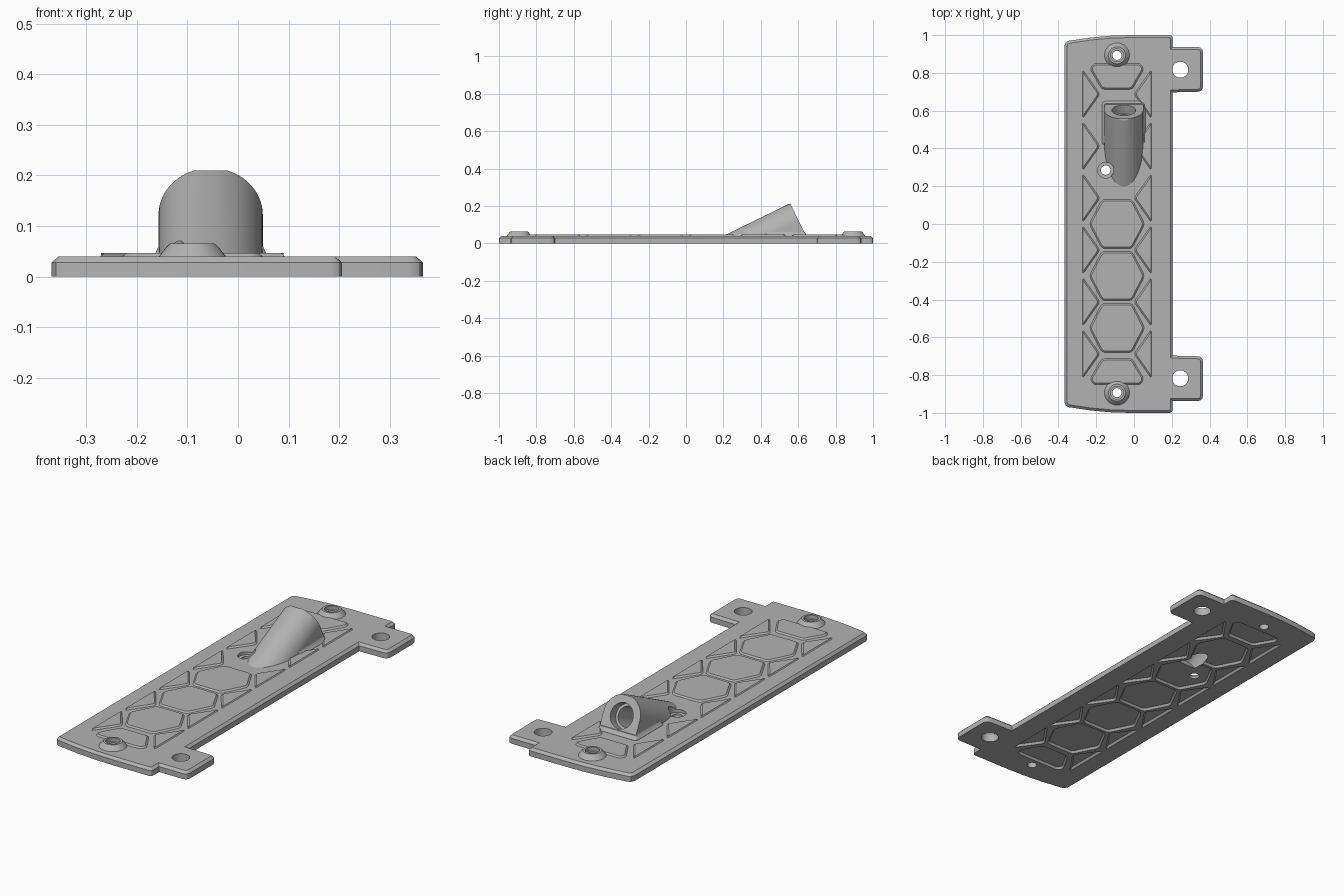
import bpy, bmesh, math
from mathutils import Matrix, Vector

if "Cube" in bpy.data.objects:
    bpy.data.objects.remove(bpy.data.objects["Cube"])

grey = bpy.data.materials.new("plain_grey")
grey.use_nodes = True
COLOUR = (0.45, 0.45, 0.45, 1)
grey.diffuse_color = COLOUR
grey.node_tree.nodes["Principled BSDF"].inputs["Base Color"].default_value = COLOUR


def offset(pts, d):
    """Move a counter-clockwise outline inward by d."""
    out = []
    for i, p in enumerate(pts):
        e1 = (p - pts[i - 1]).normalized()
        e2 = (pts[(i + 1) % len(pts)] - p).normalized()
        n1, n2 = Vector((-e1.y, e1.x)), Vector((-e2.y, e2.x))
        out.append(p + (n1 + n2) * d / (1 + n1.dot(n2)))
    return out


def rounded(pts, r):
    """Round every corner of an outline."""
    pts = [Vector(p) for p in pts]
    out = []
    for i, p in enumerate(pts):
        a, b = pts[i - 1] - p, pts[(i + 1) % len(pts)] - p
        p0 = p + a.normalized() * min(r, a.length * 0.4)
        p2 = p + b.normalized() * min(r, b.length * 0.4)
        for k in range(5):
            t = k / 4
            out.append(p0 * (1 - t) ** 2 + p * 2 * t * (1 - t) + p2 * t * t)
    return out


def circle(x, y, r, n=40):
    return [Vector((x + r * math.cos(math.tau * k / n), y + r * math.sin(math.tau * k / n)))
            for k in range(n)]


def add_prism(bm, pts, levels):
    """Stack an outline through (height, inset) levels."""
    rings = []
    for z, d in levels:
        ring = offset(pts, d) if d else pts
        rings.append([bm.verts.new((p.x, p.y, z)) for p in ring])
    n = len(pts)
    for low, high in zip(rings, rings[1:]):
        for i in range(n):
            j = (i + 1) % n
            bm.faces.new((low[i], low[j], high[j], high[i]))
    bm.faces.new(rings[0][::-1])
    bm.faces.new(rings[-1])


def solid(name, outlines, levels, matrix=None):
    bm = bmesh.new()
    for pts in outlines:
        add_prism(bm, pts, levels)
    if matrix:
        bm.transform(matrix)
    mesh = bpy.data.meshes.new(name)
    bm.to_mesh(mesh)
    bm.free()
    mesh.materials.append(grey)
    obj = bpy.data.objects.new(name, mesh)
    bpy.context.collection.objects.link(obj)
    return obj


def select(obj):
    bpy.ops.object.select_all(action='DESELECT')
    obj.select_set(True)
    bpy.context.view_layer.objects.active = obj


def boolean(obj, tool, operation='DIFFERENCE'):
    select(obj)
    mod = obj.modifiers.new("cut", 'BOOLEAN')
    mod.operation, mod.object, mod.solver = operation, tool, 'EXACT'
    bpy.ops.object.modifier_apply(modifier=mod.name)


# Plate outline: bowed ends and two mounting tabs on the left side
MID = -0.09
half = rounded([(0.205, 0.70), (0.365, 0.70), (0.365, 0.937), (0.205, 0.937)], 0.03)[5:15]
upper = [Vector((0.205, 0.697))] + half + [Vector((0.205, 0.937))]
upper += rounded([(0.205, 0.95), (0.205, 1.0), (0.0, 1.0)], 0.02)[5:10]
upper += [Vector(p) for p in ((-0.02, 1.0), (-0.12, 0.997), (-0.23, 0.987), (-0.345, 0.97),
                              (-0.36, 0.963), (-0.368, 0.945))]
outline = [Vector((p.x, -p.y)) for p in reversed(upper)] + upper
plate = solid("base_plate", [outline], [(0, 0), (0.028, 0), (0.04, 0.013)])

# Honeycomb cells
PITCH = 0.275


def hexagon(y):
    return rounded([(MID + 0.147, y), (MID + 0.08, y + 0.13), (MID - 0.08, y + 0.13),
                    (MID - 0.147, y), (MID - 0.08, y - 0.13), (MID + 0.08, y - 0.13)], 0.02)


cells = []
for k in range(-3, 3):
    yc = (k + 0.5) * PITCH
    for s in (1, -1):
        tri = [(MID + s * 0.09, yc), (MID + s * 0.182, yc - 0.13), (MID + s * 0.182, yc + 0.13)]
        cells.append(rounded(tri if s > 0 else tri[::-1], 0.018))
for s in (1, -1):
    end = [(MID - 0.08, s * 0.713), (MID + 0.08, s * 0.713), (MID + 0.142, s * 0.82),
           (MID + 0.125, s * 0.85), (MID - 0.125, s * 0.85), (MID - 0.142, s * 0.82)]
    cells.append(rounded(end if s > 0 else end[::-1], 0.015))
open_hexes = [hexagon(k * PITCH) for k in (-2, -1, 0)]
covered_hexes = [hexagon(k * PITCH) for k in (1, 2)]
pads = solid("raised_cells", cells + open_hexes, [(0.03, 0), (0.04, 0), (0.047, 0.008)])
pockets = solid("pocket_cutter", cells + open_hexes + covered_hexes,
                [(-0.01, 0), (0, 0), (0.011, 0.008)])

# Screw bosses at both ends
ends = (0.893, -0.893)
bosses = solid("screw_bosses", [circle(MID, y, 0.066) for y in ends],
               [(0.03, 0), (0.04, 0), (0.058, 0.014), (0.065, 0.021)])

# Tilted socket, its bore and the flare at its foot
TILT = math.radians(26)
c, s = math.cos(TILT), math.sin(TILT)
SX, R = -0.054, 0.103
place = Matrix(((1, 0, 0, SX), (0, -s, -c, 0.602), (0, c, -s, 0.122), (0, 0, 0, 1)))
arch = [Vector((R * math.cos(math.pi * k / 32), R * math.sin(math.pi * k / 32)))
        for k in range(33)]
arch += [Vector((-R, -0.3)), Vector((R, -0.3))]
socket = solid("tilted_socket", [arch], [(0, 0), (0.7, 0)], place)
clip = solid("clip_box", [[Vector(p) for p in ((-0.5, 0), (0.5, 0), (0.5, 1), (-0.5, 1))]],
             [(0.03, 0), (0.21, 0)])
boolean(socket, clip, 'INTERSECT')
foot = rounded([(SX - R, 0.43), (SX + R, 0.43), (SX + R, 0.637), (SX - R, 0.637)], 0.008)
flare = solid("socket_flare", [foot], [(0.035, -0.013), (0.041, -0.013), (0.047, -0.006),
                                       (0.06, 0)])
bore = solid("bore_cutter", [circle(0, 0, 0.05)],
             [(-0.05, -0.013), (0.05, -0.013), (0.0501, 0), (0.28, 0)], place)

# Screw holes
tab_holes = solid("tab_hole_cutter", [circle(0.245, y, 0.042) for y in (0.817, -0.817)],
                  [(-0.02, 0), (0.1, 0)])
boss_holes = solid("boss_hole_cutter", [circle(MID, y, 0.024) for y in ends],
                   [(-0.02, 0), (0.045, 0), (0.046, -0.01), (0.1, -0.01)])
side_hole = solid("side_hole_cutter", [circle(-0.15, 0.285, 0.025)],
                  [(-0.02, 0), (0.024, 0), (0.025, -0.017), (0.1, -0.017)])

for tool in (pockets, bore, tab_holes, boss_holes, side_hole):
    boolean(plate, tool)
boolean(bosses, boss_holes)
boolean(pads, boss_holes)
for part in (socket, flare):
    boolean(part, bore)
    boolean(part, side_hole)

for tool in (pockets, clip, bore, tab_holes, boss_holes, side_hole):
    bpy.data.objects.remove(tool)
for part in (plate, pads, bosses, socket, flare):
    select(part)
    bpy.ops.object.shade_smooth_by_angle(angle=math.radians(25))
